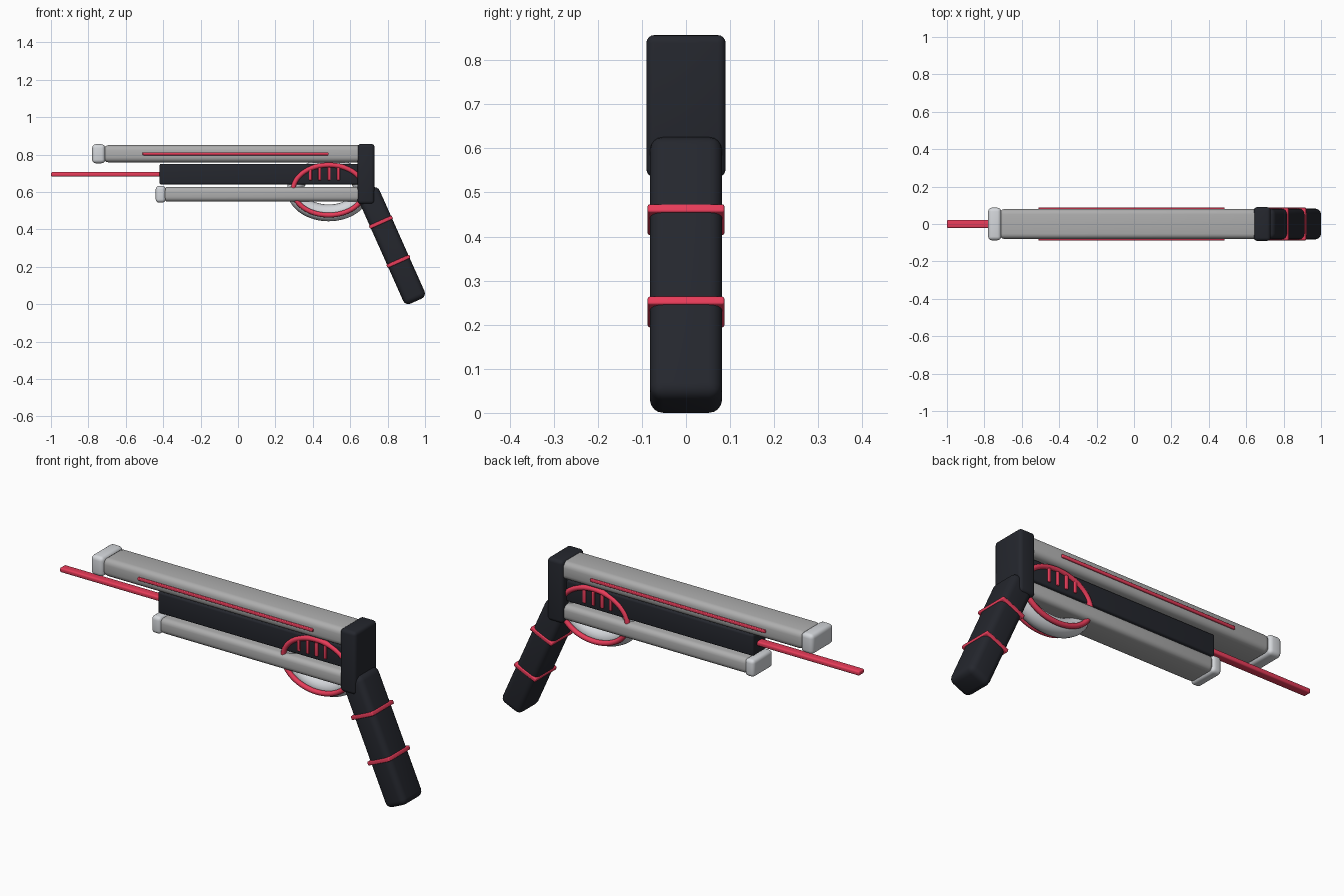
import bpy, math
from mathutils import Vector, Matrix

if "Cube" in bpy.data.objects:
    bpy.data.objects.remove(bpy.data.objects["Cube"])


def material(name, rgb):
    m = bpy.data.materials.new(name)
    m.diffuse_color = (*rgb, 1)
    m.use_nodes = True
    m.node_tree.nodes["Principled BSDF"].inputs["Base Color"].default_value = m.diffuse_color
    return m


DARK = material("charcoal", (0.018, 0.02, 0.027))
RED = material("red", (0.8, 0.045, 0.1))
GREY = material("barrel_grey", (0.42, 0.42, 0.42))
PALE = material("pale_grey", (0.66, 0.68, 0.71))


def finish(ob, name, mat):
    ob.name = name
    ob.data.materials.append(mat)
    bpy.ops.object.shade_smooth_by_angle(angle=math.radians(35))
    return ob


def box(name, lo, hi, mat, bevel, tilt=0.0):
    """Rounded box between two corners, tilted around y at its centre."""
    lo, hi = Vector(lo), Vector(hi)
    bpy.ops.mesh.primitive_cube_add(size=1, location=(lo + hi) / 2)
    ob = bpy.context.object
    ob.scale = hi - lo
    bpy.ops.object.transform_apply(location=False, rotation=False, scale=True)
    mod = ob.modifiers.new("round", 'BEVEL')
    mod.width, mod.segments = bevel, 4
    bpy.ops.object.modifier_apply(modifier="round")
    ob.rotation_euler.y = tilt
    return finish(ob, name, mat)


def oval_ring(name, y, a, b, tube, mat):
    """Torus in the xz plane, stretched into an oval of constant tube."""
    bpy.ops.mesh.primitive_torus_add(major_radius=1, minor_radius=0.1,
                                     major_segments=64, minor_segments=16)
    ob = bpy.context.object
    for v in ob.data.vertices:
        r = math.hypot(v.co.x, v.co.y)
        c, s = v.co.x / r, v.co.y / r
        off = (r - 1) / 0.1 * tube
        v.co = ((a + off) * c, v.co.z / 0.1 * tube, -(b + off) * s)
    ob.location = (0.485, y, 0.61)
    return finish(ob, name, mat)


# barrels and their end caps
box("upper_barrel", (-0.72, -0.08, 0.758), (0.67, 0.08, 0.85), GREY, 0.028)
box("upper_barrel_cap", (-0.78, -0.087, 0.753), (-0.71, 0.087, 0.855), PALE, 0.02)
box("lower_barrel", (-0.40, -0.076, 0.548), (0.67, 0.076, 0.627), GREY, 0.025)
box("lower_barrel_cap", (-0.44, -0.08, 0.543), (-0.387, 0.08, 0.632), PALE, 0.018)

# dark core and the rod leaving its front
box("core", (-0.42, -0.055, 0.64), (0.67, 0.055, 0.75), DARK, 0.01)
box("front_rod", (-1.0, -0.022, 0.682), (-0.40, 0.022, 0.706), RED, 0.008)

# rear block
box("rear_block", (0.64, -0.09, 0.535), (0.73, 0.09, 0.857), DARK, 0.018)

# trigger guard oval
oval_ring("trigger_guard", 0, 0.178, 0.122, 0.045, PALE)

# trim on both sides
for side, s in (("front", -1), ("back", 1)):
    y0, y1 = sorted((s * 0.07, s * 0.089))
    box(f"{side}_barrel_stripe", (-0.51, y0, 0.796), (0.485, y1, 0.812), RED, 0.004)
    oval_ring(f"{side}_guard_trim", s * 0.053, 0.19, 0.134, 0.013, RED)
    y0, y1 = sorted((s * 0.045, s * 0.064))
    for i in range(4):
        x = 0.387 + 0.05 * i
        box(f"{side}_vent_{i + 1}", (x - 0.008, y0, 0.662),
            (x + 0.008, y1, 0.732), RED, 0.004)

# slanted grip with two red bands
TILT = math.radians(-24)
CENTRE = Vector((0.82, 0, 0.313))
UP = Matrix.Rotation(TILT, 3, 'Y') @ Vector((0, 0, 1))
half = Vector((0.0625, 0.082, 0.325))
box("grip", CENTRE - half, CENTRE + half, DARK, 0.03, TILT)
half = Vector((0.067, 0.087, 0.01))
for name, d in (("upper", 0.137), ("lower", -0.092)):
    c = CENTRE + UP * d
    box(f"{name}_grip_band", c - half, c + half, RED, 0.005, TILT)
